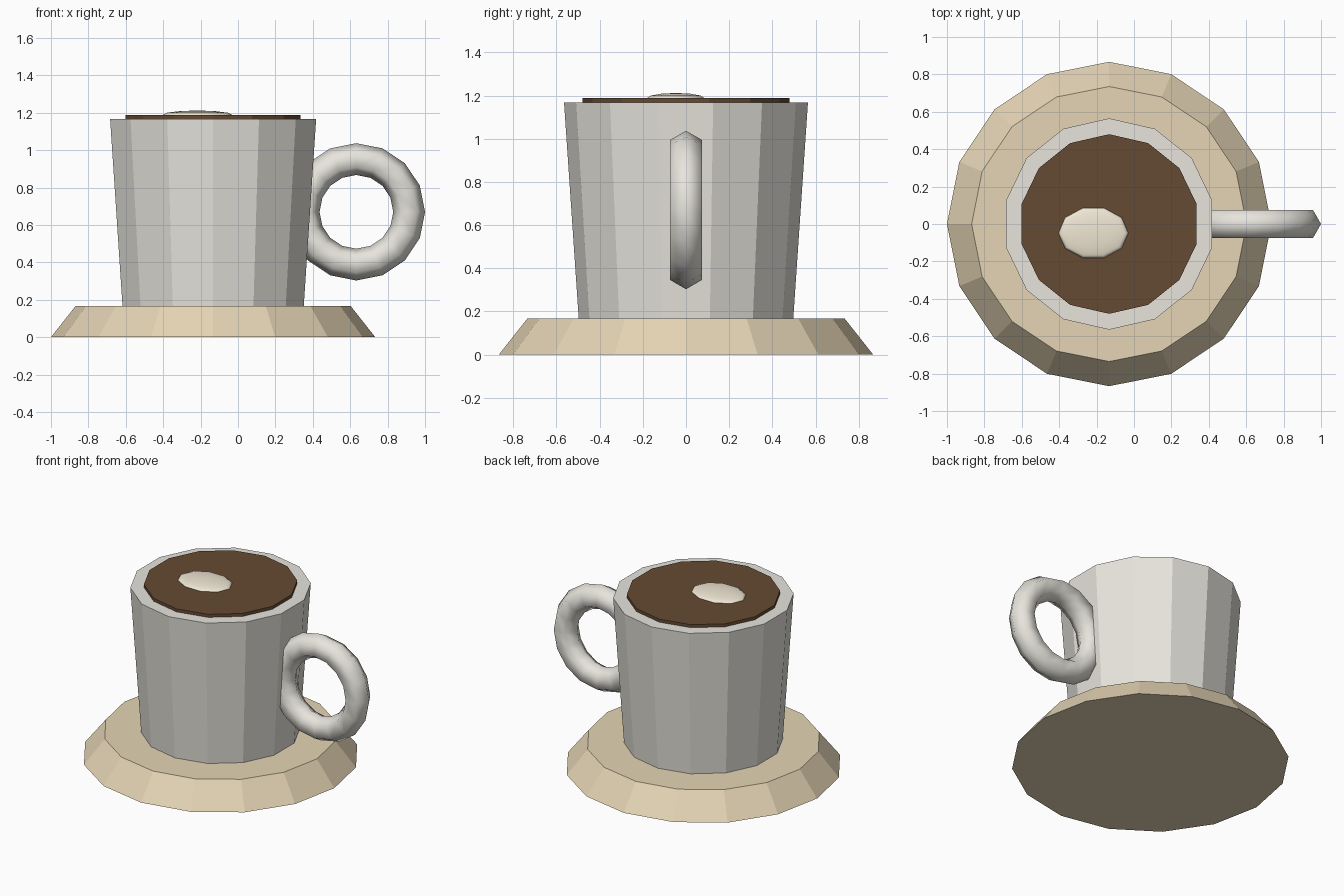
import bpy, bmesh
from math import sin, cos, pi, radians

if "Cube" in bpy.data.objects:
    bpy.data.objects.remove(bpy.data.objects["Cube"])

CX = -0.133  # axis of cup and saucer


def material(name, rgb):
    m = bpy.data.materials.new(name)
    m.diffuse_color = (*rgb, 1)
    m.use_nodes = True
    m.node_tree.nodes["Principled BSDF"].inputs["Base Color"].default_value = m.diffuse_color
    return m


china = material("china", (0.80, 0.78, 0.72))
tan = material("tan", (0.78, 0.66, 0.46))
brown = material("brown", (0.13, 0.068, 0.033))
cream = material("cream", (0.87, 0.80, 0.66))


def frustum(name, sides, r0, z0, r1, z1, mat):
    """Flat-faced tapered solid with a corner on the +y axis."""
    bm = bmesh.new()
    rings = []
    for r, z in ((r0, z0), (r1, z1)):
        rings.append([bm.verts.new((r * cos(pi / 2 + 2 * pi * i / sides),
                                    r * sin(pi / 2 + 2 * pi * i / sides), z))
                      for i in range(sides)])
    low, high = rings
    for i in range(sides):
        j = (i + 1) % sides
        bm.faces.new((low[i], low[j], high[j], high[i]))
    bm.faces.new(low[::-1])
    bm.faces.new(high)
    mesh = bpy.data.meshes.new(name)
    bm.to_mesh(mesh)
    bm.free()
    mesh.materials.append(mat)
    ob = bpy.data.objects.new(name, mesh)
    ob.location.x = CX
    bpy.context.collection.objects.link(ob)
    return ob


def finish(name, mat):
    ob = bpy.context.object
    ob.name = name
    ob.data.materials.append(mat)
    bpy.ops.object.shade_smooth()


# Saucer, cup body and coffee surface
frustum("saucer", 16, 0.867, 0.0, 0.735, 0.167, tan)
frustum("cup", 14, 0.497, 0.167, 0.565, 1.167, china)
frustum("coffee", 14, 0.48, 1.15, 0.48, 1.188, brown)

# Ring handle, partly sunk into the cup wall
bpy.ops.mesh.primitive_torus_add(major_segments=16, minor_segments=6,
                                 major_radius=0.282, minor_radius=0.085,
                                 location=(0.633, 0, 0.67),
                                 rotation=(radians(90), 0, 0))
finish("handle", china)

# Flattened blob of foam on the coffee
bpy.ops.mesh.primitive_uv_sphere_add(segments=10, ring_count=6, radius=1,
                                     location=(-0.217, -0.048, 1.188),
                                     rotation=(0, 0, radians(90)))
bpy.context.object.scale = (0.14, 0.187, 0.024)
finish("foam", cream)
